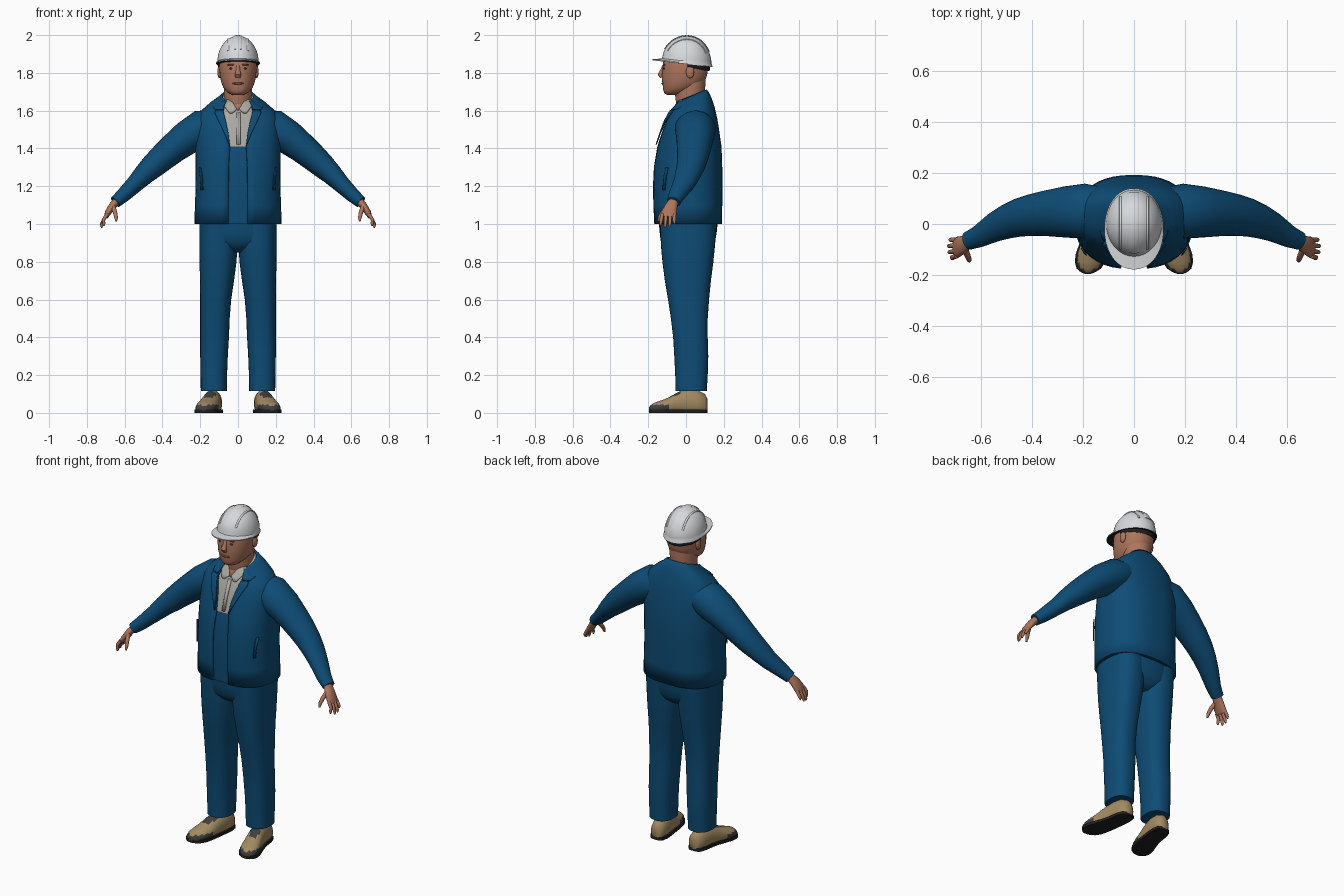
import bpy, bmesh, math
from mathutils import Vector
from math import sin, cos, pi, radians

if "Cube" in bpy.data.objects:
    bpy.data.objects.remove(bpy.data.objects["Cube"])


def material(name, *rgb):
    m = bpy.data.materials.new(name)
    m.diffuse_color = (*rgb, 1)
    m.use_nodes = True
    m.node_tree.nodes["Principled BSDF"].inputs["Base Color"].default_value = m.diffuse_color
    return m


BLUE = material("work_blue", .0043, .072, .18)
SKIN = material("skin", .42, .18, .11)
GREY = material("shirt_grey", .40, .39, .36)
TAN = material("boot_tan", .37, .26, .125)
BLACK = material("rubber_black", .014, .014, .015)
DARK = material("dark_grey", .05, .05, .053)
WHITE = material("helmet_white", .68, .70, .72)
LIP = material("lip_brown", .24, .085, .055)


def grid(name, rows, mats, closed=True, rule=None, thick=0, angle=45):
    """Skin rows of points into a mesh; closed rows get end caps."""
    me = bpy.data.meshes.new(name)
    bm = bmesh.new()
    vs = [[bm.verts.new(p) for p in r] for r in rows]
    n = len(rows[0])
    for a, b in zip(vs, vs[1:]):
        for j in range(n if closed else n - 1):
            k = (j + 1) % n
            bm.faces.new((a[j], a[k], b[k], b[j]))
    if closed:
        bm.faces.new(vs[0][::-1])
        bm.faces.new(vs[-1])
        bmesh.ops.recalc_face_normals(bm, faces=bm.faces)
    for f in bm.faces:
        f.smooth = True
        if rule:
            f.material_index = rule(f.calc_center_median())
    bm.to_mesh(me)
    bm.free()
    me.set_sharp_from_angle(angle=radians(angle))
    for m in mats:
        me.materials.append(m)
    ob = bpy.data.objects.new(name, me)
    bpy.context.collection.objects.link(ob)
    if thick:
        mod = ob.modifiers.new("thickness", 'SOLIDIFY')
        mod.thickness, mod.offset = thick, -1
    return ob


def ring(z, rx, y0, y1, cx=0, tilt=0, n=2.4, gap=0, seg=40):
    """Horizontal rounded section, optionally open at the front."""
    cy, ry = (y0 + y1) / 2, (y1 - y0) / 2
    t0 = math.asin((gap / rx) ** (n / 2)) if gap else 0
    pts = []
    for i in range(seg + 1 if gap else seg):
        t = t0 + (2 * pi - 2 * t0) * i / seg
        s, c = sin(t), -cos(t)
        x = cx + rx * math.copysign(abs(s) ** (2 / n), s)
        dy = ry * math.copysign(abs(c) ** (2 / n), c)
        pts.append((x, cy + dy, z + tilt * dy))
    return pts


def sweep(name, path, mat, ref=(0, 1, 0), side=1, seg=16):
    """Elliptical tube: path of (x, y, z, radius along ref, other radius)."""
    P = [Vector((p[0] * side, p[1], p[2])) for p in path]
    rows = []
    for i, p in enumerate(path):
        t = (P[min(i + 1, len(P) - 1)] - P[max(i - 1, 0)]).normalized()
        u = Vector(ref)
        u = (u - t * u.dot(t)).normalized()
        v = t.cross(u)
        rows.append([P[i] + u * p[3] * cos(2 * pi * k / seg) + v * p[4] * sin(2 * pi * k / seg)
                     for k in range(seg)])
    return grid(name, rows, [mat])


def blob(name, loc, radii, mat):
    bm = bmesh.new()
    bmesh.ops.create_uvsphere(bm, u_segments=16, v_segments=10, radius=1)
    for v in bm.verts:
        v.co = Vector([v.co[i] * radii[i] + loc[i] for i in range(3)])
    for f in bm.faces:
        f.smooth = True
    me = bpy.data.meshes.new(name)
    bm.to_mesh(me)
    bm.free()
    me.materials.append(mat)
    bpy.context.collection.objects.link(bpy.data.objects.new(name, me))


# Jacket sections: z, half width, front y, back y, opening half width, tilt
JACKET = [(1.0, .232, -.17, .19, .052, 0), (1.1, .228, -.175, .192, .052, 0),
          (1.2, .225, -.177, .192, .051, 0), (1.3, .226, -.172, .192, .05, 0),
          (1.41, .227, -.153, .188, .044, 0), (1.5, .225, -.125, .175, .055, 0),
          (1.56, .217, -.103, .165, .07, 0), (1.605, .19, -.085, .152, .08, .1),
          (1.64, .145, -.066, .136, .075, .25), (1.665, .105, -.052, .122, .065, .35),
          (1.682, .085, -.042, .11, .055, .4)]
grid("jacket", [ring(z, rx, a, b, gap=g, tilt=t) for z, rx, a, b, g, t in JACKET],
     [BLUE], closed=False, thick=.012)
# Bib and shirt seen through the jacket opening
d = .014
grid("bib_and_shirt", [ring(z, rx - d, a + d, b - d, tilt=t) for z, rx, a, b, g, t in JACKET],
     [BLUE, GREY], rule=lambda c: int(c.z > 1.41))


def front_y(x, z):
    """Front surface of the jacket at x, z."""
    rows = [(r[0] - r[5] * (r[3] - r[2]) / 2, *r[1:4]) for r in JACKET]
    z = min(max(z, rows[0][0]), rows[-1][0])
    for p, q in zip(rows, rows[1:]):
        if z <= q[0]:
            f = (z - p[0]) / (q[0] - p[0])
            rx, a, b = [p[i] + f * (q[i] - p[i]) for i in (1, 2, 3)]
            break
    k = max(0, 1 - min(1, abs(x) / rx) ** 2.4) ** (1 / 2.4)
    return (a + b) / 2 - (b - a) / 2 * k


def strip(name, rows, mat, side=1, lift=.005, thick=.006):
    """Thin plate on the torso front: rows of (z, x from, x to), top down."""
    out = []
    for z, xa, xb in rows:
        xa, xb = sorted((xa * side, xb * side))
        xs = [xa + (xb - xa) * i / 5 for i in range(6)]
        out.append([(x, front_y(x, z) - lift, z) for x in xs])
    grid(name, out, [mat], closed=False, thick=thick)


strip("open_neck", [(1.655, -.04, .04), (1.635, -.025, .025), (1.6, -.002, .002)],
      SKIN, lift=-.008)
strip("shirt_placket", [(1.59, -.008, .012), (1.5, -.008, .012), (1.42, -.008, .012)],
      GREY, lift=-.010, thick=.004)

for s, tag in ((-1, "right"), (1, "left")):
    # Collars, lapels and pockets
    strip(tag + "_shirt_collar", [(1.655, .036, .075), (1.63, .02, .078), (1.605, .006, .06),
                                  (1.585, .03, .045)], GREY, s, -.004)
    strip(tag + "_jacket_collar", [(1.65, .06, .085), (1.635, .068, .11), (1.615, .076, .132),
                                   (1.603, .078, .12)], BLUE, s, .008)
    strip(tag + "_lapel", [(1.6, .077, .115), (1.585, .074, .122), (1.54, .063, .10),
                           (1.48, .05, .072), (1.42, .043, .047)], BLUE, s, .006)
    strip(tag + "_pocket", [(1.3, .195, .203), (1.25, .187, .197), (1.18, .183, .193)],
          BLUE, s, .004)

    # Sleeve
    sweep(tag + "_sleeve", [(.10, .05, 1.53, .09, .08), (.19, .05, 1.505, .108, .1),
                            (.27, .047, 1.457, .1, .09), (.34, .042, 1.403, .09, .08),
                            (.40, .035, 1.352, .082, .073), (.45, .025, 1.307, .075, .066),
                            (.50, .008, 1.26, .067, .056), (.545, -.012, 1.213, .058, .047),
                            (.61, -.05, 1.15, .043, .038), (.65, -.066, 1.116, .036, .032)],
          BLUE, side=s, seg=28)
    # Hand
    sweep(tag + "_palm", [(.635, -.062, 1.13, .024, .021), (.665, -.078, 1.095, .033, .02),
                          (.688, -.09, 1.06, .041, .017), (.7, -.093, 1.036, .038, .011)],
          SKIN, side=s)
    for i, (tip_x, tip_z) in enumerate([(.718, 1.0), (.724, .985), (.722, .98), (.71, .99)]):
        y = -.062 - .021 * i
        sweep(f"{tag}_finger_{i + 1}",
              [(.694, y, 1.052, .01, .01), (.712, y - .002 * i, 1.022, .0095, .0095),
               (tip_x, y - .003 * i, tip_z + .012, .008, .008),
               (tip_x, y - .003 * i, tip_z, .004, .004)], SKIN, side=s, seg=10)
    sweep(tag + "_thumb", [(.665, -.09, 1.1, .014, .013), (.652, -.122, 1.066, .012, .012),
                           (.645, -.14, 1.035, .01, .01), (.645, -.146, 1.015, .005, .005)],
          SKIN, side=s, seg=10)

    # Trouser leg: z, centre x, half width, front y, back y
    leg = [(.115, .128, .069, -.055, .11), (.2, .128, .07, -.057, .115),
           (.3, .127, .073, -.062, .118), (.4, .124, .076, -.068, .115),
           (.5, .122, .078, -.08, .115), (.6, .118, .082, -.095, .122),
           (.7, .111, .09, -.112, .132), (.8, .106, .098, -.125, .145),
           (.88, .104, .101, -.132, .153), (1.0, .105, .1, -.138, .163)]
    grid(tag + "_trouser_leg", [ring(z, w, a, b, cx=c * s) for z, c, w, a, b in leg], [BLUE])

    # Boot: y, centre x, half width, height
    boot = [(.113, .125, .02, .075), (.10, .126, .037, .10), (.06, .13, .046, .12),
            (.01, .135, .047, .125), (-.03, .143, .049, .115), (-.06, .15, .052, .1),
            (-.09, .158, .055, .083), (-.12, .166, .057, .07), (-.15, .172, .054, .06),
            (-.175, .177, .043, .05), (-.19, .18, .024, .038), (-.195, .181, .01, .03)]
    rows = [[(s * c + w * cos(t), y, max(.012, h * (.42 + .58 * sin(t))))
             for t in [2 * pi * k / 28 for k in range(28)]] for y, c, w, h in boot]

    def boot_rule(c, s=s):
        if c.y < -.1 and c.z < .042:
            return 1
        mid = s * (.15 - (c.y + .06) * .26)
        return int(-.1 < c.y < -.03 and abs(c.x - mid) < .028 and c.z > .05)
    grid(tag + "_boot", rows, [TAN, DARK], rule=boot_rule)
    edge = [(s * c - w * 1.1, y) for y, c, w, h in boot]
    edge += [(s * c + w * 1.1, y) for y, c, w, h in reversed(boot)]
    grid(tag + "_sole", [[(x, y, z) for x, y in edge] for z in (0, .017)], [BLACK])

    # Ears, eyes and brows
    blob(tag + "_ear", (s * .098, .022, 1.805), (.011, .022, .034), SKIN)
    blob(tag + "_eye", (s * .035, -.116, 1.823), (.013, .005, .005), DARK)
    blob(tag + "_brow", (s * .036, -.116, 1.843), (.022, .007, .005), LIP)

# Trouser hips
grid("trouser_hips", [ring(z, w, a, b) for z, w, a, b in
                      [(.85, .06, -.07, .10), (.875, .13, -.11, .135), (.91, .198, -.134, .155),
                       (.96, .205, -.14, .163), (1.03, .205, -.145, .17)]], [BLUE])

# Neck and head
grid("neck", [ring(z, w, a, b, n=2) for z, w, a, b in
              [(1.58, .07, -.045, .095), (1.66, .072, -.055, .098), (1.7, .074, -.06, .1),
               (1.76, .077, -.05, .104), (1.82, .07, -.04, .1)]], [SKIN])
grid("head", [ring(z, w, a, b, n=2.15) for z, w, a, b in
              [(1.682, .025, -.095, -.04), (1.69, .046, -.113, -.01), (1.705, .064, -.12, .03),
               (1.725, .079, -.122, .07), (1.755, .09, -.126, .1), (1.79, .096, -.127, .112),
               (1.83, .099, -.124, .118), (1.87, .097, -.12, .118), (1.92, .08, -.09, .1)]],
     [SKIN], angle=60)
sweep("nose", [(0, -.117, 1.84, .009, .007), (0, -.127, 1.815, .011, .009),
               (0, -.136, 1.79, .017, .014), (0, -.13, 1.775, .014, .008)], SKIN, ref=(1, 0, 0))
blob("mouth", (0, -.122, 1.744), (.03, .007, .006), LIP)

# Helmet: underside, brim, dome
rows = [ring(1.846, .10, -.115, .125, tilt=-.11, n=2),
        ring(1.849, .116, -.178, .14, tilt=-.11, n=2.1),
        ring(1.855, .116, -.178, .14, tilt=-.11, n=2.1),
        ring(1.862, .109, -.127, .134, tilt=-.11, n=2)]
for i in range(1, 15):
    a = radians(6.2 * i)
    k = cos(a)
    rows.append(ring(1.858 + .138 * sin(a), .109 * k, .005 - .13 * k, .005 + .13 * k,
                     tilt=-.11 * (1 - sin(a)), n=2))
helmet = grid("helmet", rows, [WHITE, BLACK], angle=35)
for p in helmet.data.polygons:
    p.material_index = int(p.normal.z < -.5)
for name, x, k, w in (("middle_ridge", 0, 1, .02), ("right_ridge", -.052, .87, .006),
                      ("left_ridge", .052, .87, .006)):
    path = []
    for i in range(17):
        a = radians(26 + 8 * i)
        y = -.13 * k * cos(a)
        path.append((x, y + .005, 1.858 + .138 * k * sin(a) - .11 * y * (1 - sin(a)), w, .004))
    sweep("helmet_" + name, path, WHITE, ref=(1, 0, 0), seg=12)

# Helmet headband around the back of the head
sweep("helmet_headband", [(.103 * cos(a), .01 + .112 * sin(a), 1.845 - .022 * sin(a), .014, .005)
                          for a in [pi * i / 20 for i in range(21)]], BLACK, ref=(0, 0, 1), seg=10)
